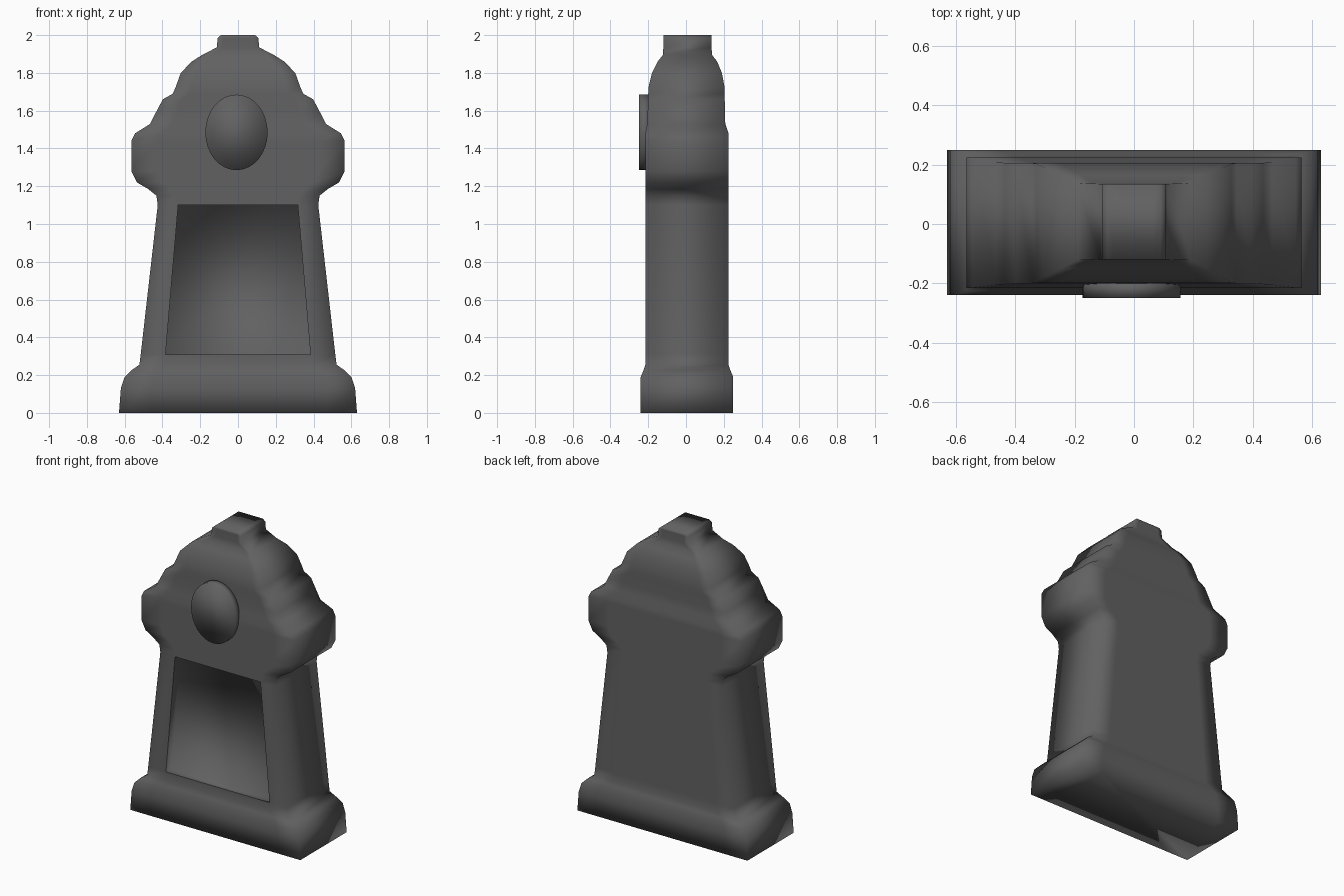
import bpy, bmesh
from math import cos, sin, tau

if "Cube" in bpy.data.objects:
    bpy.data.objects.remove(bpy.data.objects["Cube"])

# Dark grey finish
dark = bpy.data.materials.new("dark_grey")
dark.diffuse_color = (0.12, 0.12, 0.12, 1)
dark.use_nodes = True
dark.node_tree.nodes["Principled BSDF"].inputs["Base Color"].default_value = dark.diffuse_color


def make_object(name, bm):
    """Turn a bmesh into a smooth-shaded dark object."""
    mesh = bpy.data.meshes.new(name)
    bm.to_mesh(mesh)
    bm.free()
    mesh.materials.append(dark)
    for p in mesh.polygons:
        p.use_smooth = True
    obj = bpy.data.objects.new(name, mesh)
    bpy.context.collection.objects.link(obj)
    return obj


# Main body: rings of (height, half width, front y, back y)
HOLE = (0.31, 1.10)
INNER = 0.745  # niche width relative to the body width
rings = [
    (0.00, 0.63, -0.24, 0.25), (0.13, 0.62, -0.24, 0.25),
    (0.19, 0.60, -0.24, 0.25), (0.225, 0.565, -0.225, 0.235),
    (0.255, 0.522, -0.215, 0.225), (0.31, 0.515, -0.215, 0.225),
    (1.10, 0.425, -0.215, 0.225), (1.15, 0.432, -0.215, 0.225),
    (1.185, 0.475, -0.215, 0.225), (1.22, 0.535, -0.215, 0.225),
    (1.28, 0.565, -0.215, 0.225), (1.44, 0.565, -0.215, 0.225),
    (1.48, 0.545, -0.215, 0.225), (1.53, 0.465, -0.205, 0.208),
    (1.59, 0.435, -0.203, 0.206), (1.66, 0.398, -0.20, 0.205),
    (1.69, 0.345, -0.20, 0.205), (1.73, 0.328, -0.197, 0.203),
    (1.80, 0.303, -0.18, 0.19), (1.86, 0.245, -0.15, 0.165),
    (1.895, 0.19, -0.122, 0.138), (1.935, 0.112, -0.12, 0.135),
    (1.985, 0.108, -0.12, 0.135), (2.00, 0.09, -0.12, 0.135),
]
bm = bmesh.new()
loops = []
for z, w, yf, yb in rings:
    v = INNER * w
    pts = [(-w, yf), (-v, yf), (v, yf), (w, yf), (w, yb), (v, yb), (-v, yb), (-w, yb)]
    loops.append([bm.verts.new((x, y, z)) for x, y in pts])
for r, (a, b) in enumerate(zip(loops, loops[1:])):
    for i in range(8):
        if i == 1 and rings[r][0] == HOLE[0]:
            continue  # opening for the niche
        j = (i + 1) % 8
        bm.faces.new((a[i], a[j], b[j], b[i]))
bm.faces.new(loops[0][::-1])
bm.faces.new(loops[-1])
make_object("body", bm)

# Shallow recessed niche: a box open at the front
bm = bmesh.new()
x0, x1 = INNER * 0.515, INNER * 0.425
outline = [(-x0, HOLE[0]), (x0, HOLE[0]), (x1, HOLE[1]), (-x1, HOLE[1])]
front, back = [[bm.verts.new((x, y, z)) for x, z in outline] for y in (-0.215, -0.16)]
for i in range(4):
    j = (i + 1) % 4
    bm.faces.new((front[i], front[j], back[j], back[i]))
bm.faces.new(back)
make_object("niche", bm)

# Oval medallion on the upper front
bm = bmesh.new()
N = 32
oval = [[bm.verts.new((-0.008 + 0.165 * cos(tau * i / N), y, 1.485 + 0.2 * sin(tau * i / N)))
         for i in range(N)] for y in (-0.25, -0.19)]
for i in range(N):
    j = (i + 1) % N
    bm.faces.new((oval[1][i], oval[1][j], oval[0][j], oval[0][i])[::-1])
bm.faces.new(oval[0])
bm.faces.new(oval[1][::-1])
bmesh.ops.recalc_face_normals(bm, faces=bm.faces)
make_object("medallion", bm)
